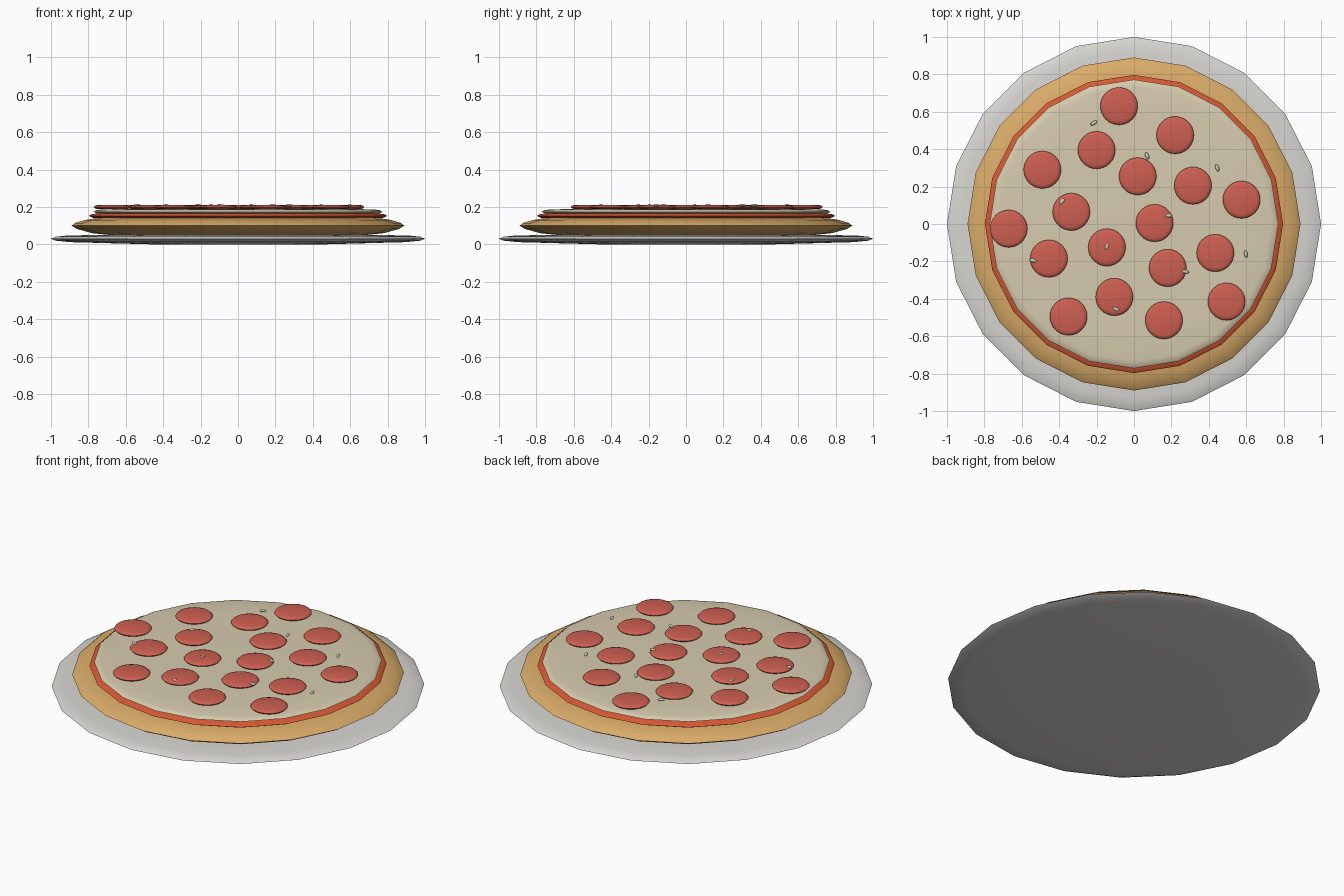
import bpy, bmesh, math

if "Cube" in bpy.data.objects:
    bpy.data.objects.remove(bpy.data.objects["Cube"])


def material(name, rgb):
    m = bpy.data.materials.new(name)
    m.diffuse_color = (*rgb, 1)
    m.use_nodes = True
    m.node_tree.nodes["Principled BSDF"].inputs["Base Color"].default_value = m.diffuse_color
    return m


STONE = material("plate grey", (0.68, 0.67, 0.64))
DOUGH = material("crust tan", (0.70, 0.41, 0.14))
SAUCE = material("sauce red", (0.66, 0.10, 0.035))
CHEESE = material("cheese cream", (0.68, 0.60, 0.43))
MEAT = material("pepperoni red", (0.62, 0.115, 0.083))
SEED = material("topping pale green", (0.58, 0.60, 0.46))


def lathe(name, profile, sides, mat, loc=(0, 0, 0)):
    """Closed disc turned from (radius, z) points, with flat caps."""
    bm = bmesh.new()
    rings = []
    for r, z in profile:
        rings.append([bm.verts.new((r * math.cos(2 * math.pi * i / sides),
                                    r * math.sin(2 * math.pi * i / sides), z))
                      for i in range(sides)])
    for low, high in zip(rings, rings[1:]):
        for i in range(sides):
            j = (i + 1) % sides
            bm.faces.new((low[i], low[j], high[j], high[i]))
    bm.faces.new(rings[0][::-1])
    bm.faces.new(rings[-1])
    return finish(name, bm, mat, loc)


def finish(name, bm, mat, loc):
    mesh = bpy.data.meshes.new(name)
    bm.to_mesh(mesh)
    bm.free()
    mesh.materials.append(mat)
    obj = bpy.data.objects.new(name, mesh)
    obj.location = loc
    bpy.context.collection.objects.link(obj)
    bpy.ops.object.select_all(action='DESELECT')
    obj.select_set(True)
    bpy.context.view_layer.objects.active = obj
    bpy.ops.object.shade_smooth_by_angle(angle=math.radians(40))
    return obj


# Stacked layers
lathe("plate", [(0.45, 0), (0.9, 0.012), (0.975, 0.02), (1, 0.03),
                (0.975, 0.041), (0.93, 0.046), (0.8, 0.05)], 20, STONE)
lathe("crust", [(0.68, 0.05), (0.78, 0.06), (0.86, 0.082), (0.89, 0.1),
                (0.87, 0.115), (0.82, 0.13), (0.76, 0.14)], 20, DOUGH)
lathe("sauce", [(0.70, 0.13), (0.78, 0.143), (0.797, 0.152),
                (0.785, 0.161), (0.72, 0.17)], 20, SAUCE)
lathe("cheese", [(0.70, 0.16), (0.755, 0.166), (0.772, 0.174),
                 (0.76, 0.182), (0.735, 0.186), (0.6, 0.19)], 20, CHEESE)

# Pepperoni slices
slices = [(-0.08, 0.63), (0.22, 0.475), (-0.20, 0.395), (-0.49, 0.29),
          (0.02, 0.255), (0.315, 0.205), (0.575, 0.13), (-0.335, 0.065),
          (-0.67, -0.025), (0.11, 0.005), (-0.145, -0.125), (-0.455, -0.185),
          (0.18, -0.235), (0.435, -0.155), (-0.105, -0.39), (0.495, -0.415),
          (0.16, -0.515), (-0.35, -0.495)]
for x, y in slices:
    lathe("pepperoni", [(0.08, -0.011), (0.094, -0.007), (0.1, 0),
                        (0.094, 0.007), (0.08, 0.011)], 32, MEAT, (x, y, 0.2))

# Small scattered topping pieces: x, y, turn in degrees
pieces = [(-0.215, 0.54, 30), (0.07, 0.365, 110), (0.445, 0.3, 110),
          (-0.385, 0.12, 50), (0.185, 0.045, 0), (-0.145, -0.12, 70),
          (-0.54, -0.195, -15), (0.275, -0.255, -10), (0.598, -0.16, 100),
          (-0.095, -0.455, -20)]
for x, y, turn in pieces:
    bm = bmesh.new()
    bmesh.ops.create_uvsphere(bm, u_segments=10, v_segments=6, radius=1)
    bmesh.ops.scale(bm, vec=(0.02, 0.01, 0.007), verts=bm.verts)
    piece = finish("topping_piece", bm, SEED, (x, y, 0.209))
    piece.rotation_euler.z = math.radians(turn)
